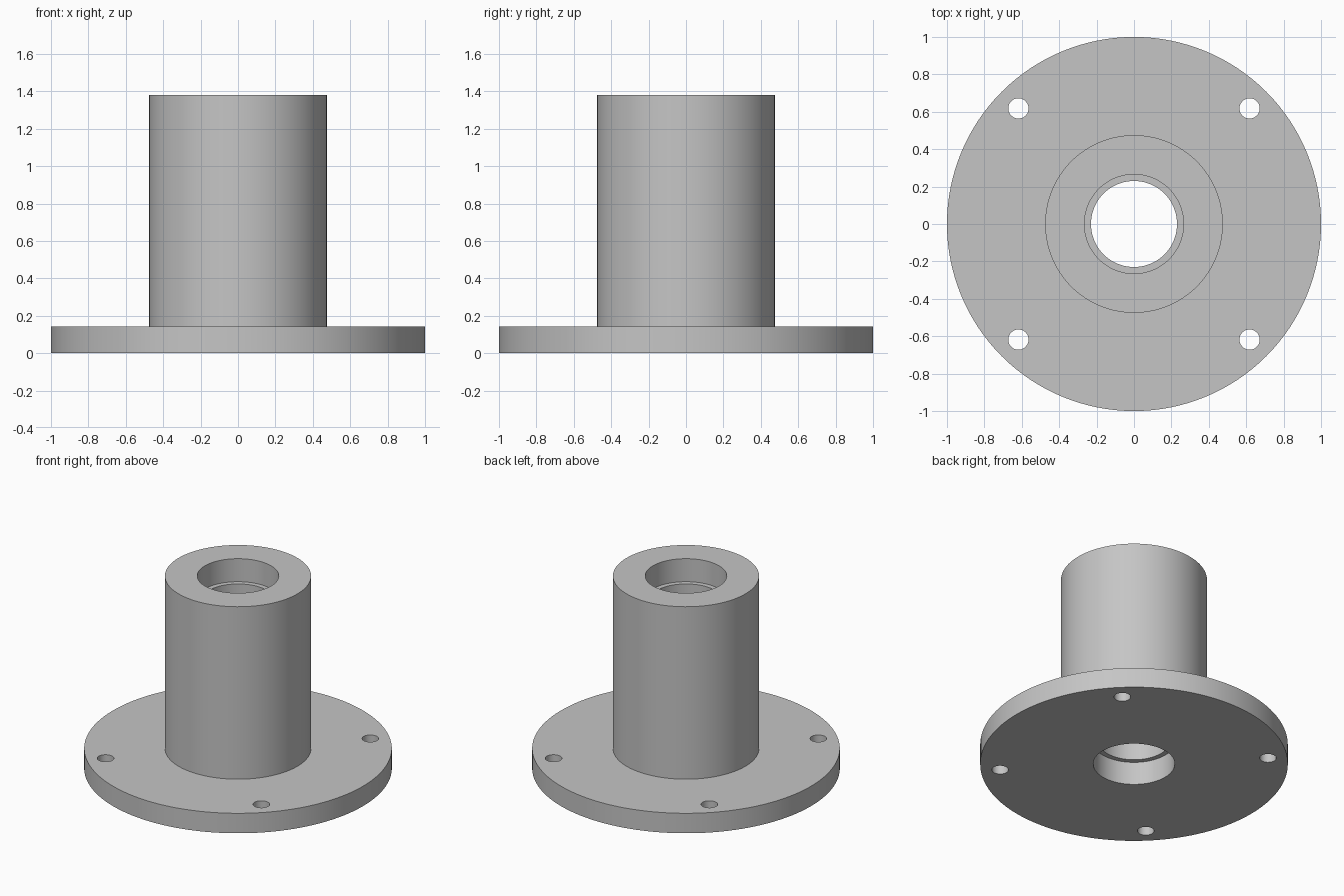
import bpy, bmesh, math
from mathutils import Vector

cube = bpy.data.objects.get("Cube")
if cube:
    bpy.data.objects.remove(cube, do_unlink=True)

FLANGE_R, FLANGE_H = 1.0, 0.143
SLEEVE_R, HEIGHT = 0.475, 1.38
BORE_R, RECESS_R, RECESS_DEPTH = 0.23, 0.265, 0.165
BOLT_R, BOLT_OFFSET = 0.054, 0.618
SEGMENTS = 128

# Single plain grey metal
metal = bpy.data.materials.new("grey metal")
grey = (0.56, 0.56, 0.56, 1)
metal.diffuse_color = grey
metal.use_nodes = True
metal.node_tree.nodes["Principled BSDF"].inputs["Base Color"].default_value = grey


def lathe(name, profile):
    """Revolve a closed (radius, height) profile around z."""
    bm = bmesh.new()
    verts = [bm.verts.new((r, 0, z)) for r, z in profile]
    edges = [bm.edges.new((a, b)) for a, b in zip(verts, verts[1:] + verts[:1])]
    bmesh.ops.spin(bm, geom=verts + edges, cent=(0, 0, 0), axis=(0, 0, 1),
                   angle=math.tau, steps=SEGMENTS, use_merge=True)
    bmesh.ops.remove_doubles(bm, verts=bm.verts, dist=1e-5)
    bmesh.ops.recalc_face_normals(bm, faces=bm.faces)
    mesh = bpy.data.meshes.new(name)
    bm.to_mesh(mesh)
    bm.free()
    mesh.materials.append(metal)
    obj = bpy.data.objects.new(name, mesh)
    bpy.context.collection.objects.link(obj)
    return obj


# Flange and sleeve with a through bore, recessed at both ends
bushing = lathe("flanged_bushing", [
    (RECESS_R, 0), (FLANGE_R, 0), (FLANGE_R, FLANGE_H),
    (SLEEVE_R, FLANGE_H), (SLEEVE_R, HEIGHT), (RECESS_R, HEIGHT),
    (RECESS_R, HEIGHT - RECESS_DEPTH), (BORE_R, HEIGHT - RECESS_DEPTH),
    (BORE_R, RECESS_DEPTH), (RECESS_R, RECESS_DEPTH)])

# Four bolt holes, cut with one mesh of four pins
bm = bmesh.new()
for sx in (-1, 1):
    for sy in (-1, 1):
        pin = bmesh.ops.create_cone(bm, cap_ends=True, segments=48, radius1=BOLT_R,
                                    radius2=BOLT_R, depth=FLANGE_H * 2)
        centre = Vector((sx * BOLT_OFFSET, sy * BOLT_OFFSET, FLANGE_H / 2))
        bmesh.ops.translate(bm, verts=pin["verts"], vec=centre)
pin_mesh = bpy.data.meshes.new("bolt_hole_cutter")
bm.to_mesh(pin_mesh)
bm.free()
pin_mesh.materials.append(metal)
cutter = bpy.data.objects.new("bolt_hole_cutter", pin_mesh)
bpy.context.collection.objects.link(cutter)
cutter.hide_render = True

cut = bushing.modifiers.new("bolt_holes", "BOOLEAN")
cut.operation = "DIFFERENCE"
cut.solver = "EXACT"
cut.object = cutter

bpy.ops.object.select_all(action="DESELECT")
bushing.select_set(True)
bpy.context.view_layer.objects.active = bushing
bpy.ops.object.modifier_apply(modifier=cut.name)
bpy.data.objects.remove(cutter, do_unlink=True)

# Smooth round walls, crisp rims
bpy.ops.object.shade_smooth_by_angle(angle=math.radians(30))
